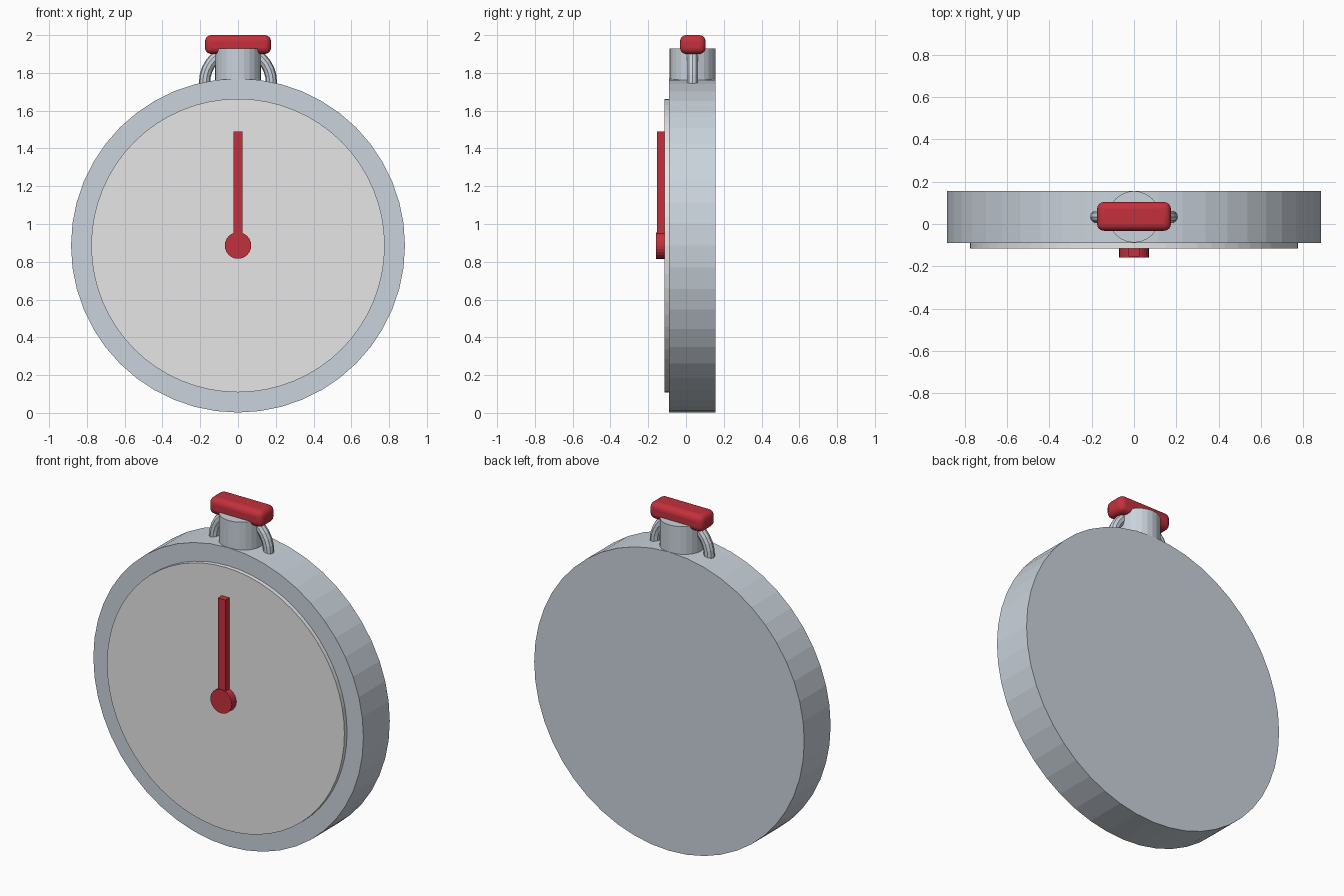
import bpy
from math import pi

cube = bpy.data.objects.get("Cube")
if cube:
    bpy.data.objects.remove(cube, do_unlink=True)


def material(name, rgb):
    m = bpy.data.materials.new(name)
    m.use_nodes = True
    color = (*rgb, 1)
    m.diffuse_color = color
    m.node_tree.nodes["Principled BSDF"].inputs["Base Color"].default_value = color
    return m


steel = material("steel", (0.59, 0.65, 0.71))
white = material("dial_white", (0.79, 0.79, 0.79))
red = material("red", (0.55, 0.03, 0.045))

CENTER_Z = 0.886   # middle of the round case
MID_Y = 0.034      # middle of the case depth


def finish(name, mat):
    ob = bpy.context.object
    ob.name = name
    ob.data.materials.append(mat)
    return ob


def disc(name, radius, y0, y1, sides, mat):
    """Cylinder lying along y, spanning y0 to y1 around the case centre."""
    bpy.ops.mesh.primitive_cylinder_add(
        vertices=sides, radius=radius, depth=y1 - y0,
        location=(0, (y0 + y1) / 2, CENTER_Z), rotation=(pi / 2, 0, 0))
    return finish(name, mat)


def box(name, size, location, mat):
    bpy.ops.mesh.primitive_cube_add(size=1, location=location)
    ob = finish(name, mat)
    ob.scale = size
    bpy.ops.object.transform_apply(location=False, rotation=False, scale=True)
    return ob


# Case, dial and pointer
disc("case", 0.884, -0.09, 0.157, 48, steel)
disc("dial", 0.777, -0.115, -0.06, 64, white)
disc("pointer_hub", 0.07, -0.158, -0.11, 24, red)
box("pointer", (0.05, 0.042, 0.6), (0, -0.132, 1.19), red)

# Crown neck
bpy.ops.mesh.primitive_cylinder_add(
    vertices=24, radius=0.122, depth=0.23, location=(0, MID_Y, 1.815))
finish("crown_neck", steel)

# Hanging ring, its lower half sunk in the case
bpy.ops.mesh.primitive_torus_add(
    major_segments=32, minor_segments=10, major_radius=0.177, minor_radius=0.03,
    location=(0, MID_Y, 1.75), rotation=(pi / 2, 0, 0))
finish("hanging_ring", steel)

# Rounded push button
button = box("push_button", (0.35, 0.136, 0.1), (0, 0.036, 1.95), red)
bevel = button.modifiers.new("round_edges", "BEVEL")
bevel.width = 0.033
bevel.segments = 4
bpy.ops.object.shade_smooth_by_angle(angle=pi / 6)
